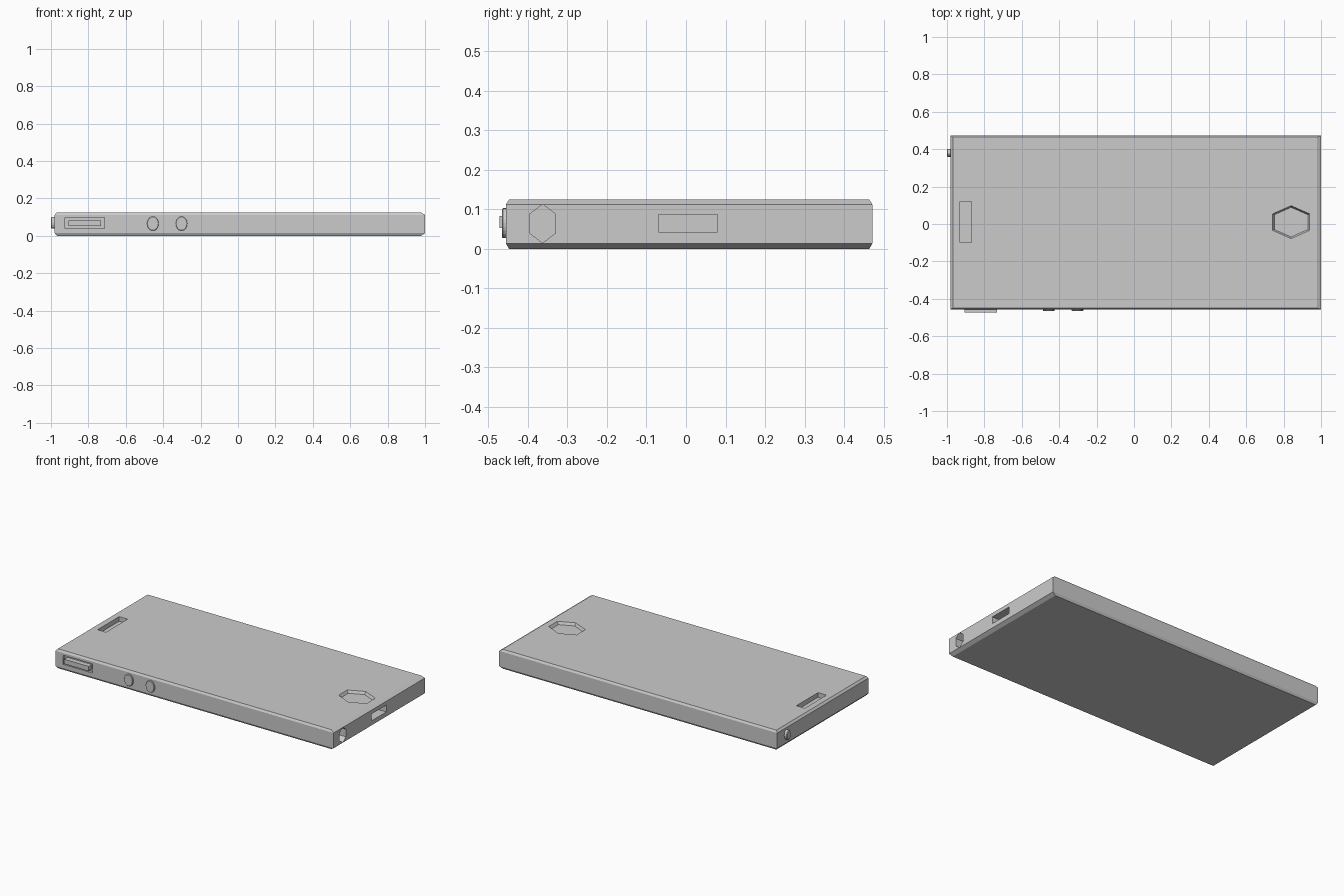
import bpy, bmesh
from math import cos, sin, pi

if "Cube" in bpy.data.objects:
    bpy.data.objects.remove(bpy.data.objects["Cube"])


def loft(name, rings):
    """Closed solid through a stack of equal-length point rings."""
    bm = bmesh.new()
    loops = [[bm.verts.new(p) for p in r] for r in rings]
    n = len(loops[0])
    for a, b in zip(loops, loops[1:]):
        for i in range(n):
            j = (i + 1) % n
            bm.faces.new((a[i], a[j], b[j], b[i]))
    bm.faces.new(loops[0])
    bm.faces.new(loops[-1])
    bmesh.ops.recalc_face_normals(bm, faces=bm.faces)
    me = bpy.data.meshes.new(name)
    bm.to_mesh(me)
    bm.free()
    ob = bpy.data.objects.new(name, me)
    bpy.context.collection.objects.link(ob)
    return ob


def rect(u, v, hu, hv):
    return [(u - hu, v - hv), (u + hu, v - hv), (u + hu, v + hv), (u - hu, v + hv)]


def oval(u, v, ru, rv, n, turn=0.0):
    return [(u + ru * cos(2 * pi * i / n + turn), v + rv * sin(2 * pi * i / n + turn))
            for i in range(n)]


def put(pts, axis, d):
    """Place a 2D outline across the given axis at distance d."""
    f = {'X': lambda p: (d, p[0], p[1]),
         'Y': lambda p: (p[0], d, p[1]),
         'Z': lambda p: (p[0], p[1], d)}[axis]
    return [f(p) for p in pts]


def prism(name, pts, axis, d0, d1):
    return loft(name, [put(pts, axis, d0), put(pts, axis, d1)])


# Body slab with chamfered top and bottom rims
def outline(chamfered):
    l, r, s = (0.012, 0.022, 0.008) if chamfered else (0, 0, 0)
    return [(-0.98 + l, -0.456 + s), (1 - r, -0.456 + s),
            (1 - r, 0.472 - s), (-0.98 + l, 0.472 - s)]


body = loft("body", [put(outline(c), 'Z', z) for c, z in
                     ((True, 0), (False, 0.014), (False, 0.112), (True, 0.125))])

# Recesses: speaker slot, home button, charging port, pen hole, switch pocket
hexagon = lambda k: oval(0.84, 0.01, 0.115 * k, 0.088 * k, 6, pi / 2)
cutters = [
    prism("speaker_cut", rect(-0.9, 0.01, 0.03, 0.11), 'Z', 0.095, 0.2),
    loft("home_button_cut", [put(hexagon(0.9), 'Z', 0.108),
                             put(hexagon(1.0), 'Z', 0.125),
                             put(hexagon(1.0), 'Z', 0.2)]),
    prism("port_cut", rect(0.005, 0.065, 0.075, 0.022), 'X', 0.94, 1.1),
    prism("pen_hole_cut", oval(-0.363, 0.064, 0.037, 0.049, 6, pi / 2), 'X', 0.95, 1.1),
    prism("switch_pocket_cut", rect(-0.82, 0.068, 0.105, 0.029), 'Y', -0.44, -0.6),
]
bpy.context.view_layer.objects.active = body
for c in cutters:
    c.hide_render = True
    m = body.modifiers.new(c.name, 'BOOLEAN')
    m.operation = 'DIFFERENCE'
    m.solver = 'EXACT'
    m.object = c
    bpy.ops.object.modifier_apply(modifier=m.name)
    bpy.data.objects.remove(c)

# Sliding switch inside its pocket
prism("side_switch", rect(-0.82, 0.068, 0.087, 0.015), 'Y', -0.472, -0.43)

# Round side buttons with a slight rim chamfer
for i, x in enumerate((-0.455, -0.302)):
    ring = lambda k: oval(x, 0.065, 0.031 * k, 0.038 * k, 24)
    loft(f"side_button_{i + 1}", [put(ring(1), 'Y', -0.44), put(ring(1), 'Y', -0.463),
                                  put(ring(0.93), 'Y', -0.466)])

# Power button on the left end
ring = lambda k: oval(0.38, 0.069, 0.021 * k, 0.031 * k, 16)
loft("power_button", [put(ring(1), 'X', -0.96), put(ring(1), 'X', -0.996),
                      put(ring(0.85), 'X', -1.0)])
